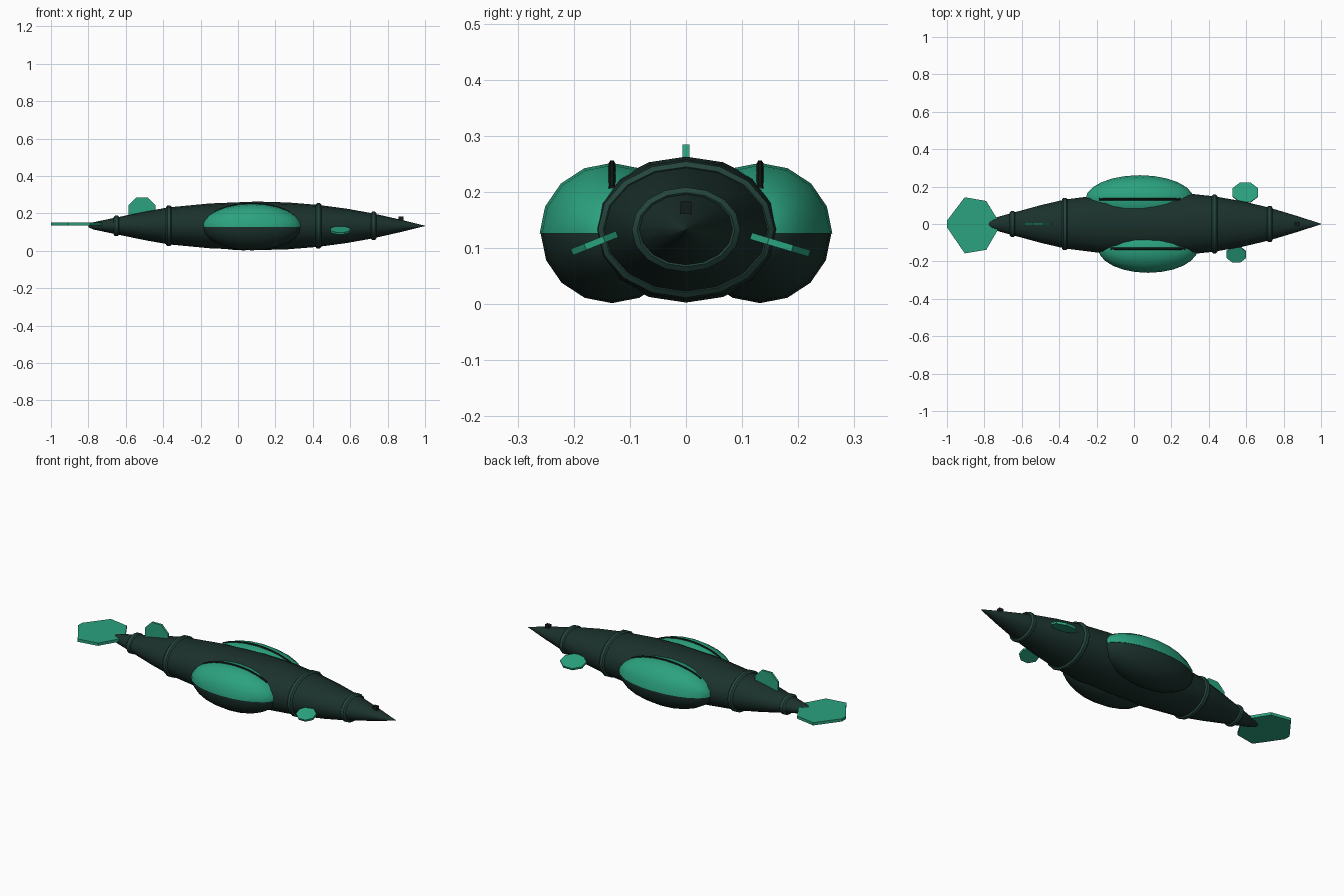
import bpy, bmesh, math
from mathutils import Vector

if "Cube" in bpy.data.objects:
    bpy.data.objects.remove(bpy.data.objects["Cube"])

CZ = 0.133


def mat(name, rgb):
    m = bpy.data.materials.new(name)
    m.diffuse_color = (*rgb, 1)
    m.use_nodes = True
    m.node_tree.nodes["Principled BSDF"].inputs["Base Color"].default_value = m.diffuse_color
    return m


DARK = mat("dark_hull", (0.011, 0.031, 0.025))
RING = mat("ring_green", (0.018, 0.06, 0.046))
GREEN = mat("bright_green", (0.024, 0.36, 0.21))
BLACK = mat("black_trim", (0.006, 0.012, 0.009))


def finish(name, bm, material, smooth=True):
    bmesh.ops.recalc_face_normals(bm, faces=bm.faces)
    me = bpy.data.meshes.new(name)
    bm.to_mesh(me)
    bm.free()
    ob = bpy.data.objects.new(name, me)
    bpy.context.collection.objects.link(ob)
    me.materials.append(material)
    if smooth:
        bpy.ops.object.select_all(action='DESELECT')
        ob.select_set(True)
        bpy.context.view_layer.objects.active = ob
        bpy.ops.object.shade_smooth_by_angle(angle=math.radians(40))
    return ob


def loft(bm, rings, closed=False):
    n = len(rings[0])
    vs = [[bm.verts.new(p) for p in r] for r in rings]
    pairs = list(zip(vs, vs[1:] + vs[:1] if closed else vs[1:]))
    for a, b in pairs:
        for i in range(n):
            j = (i + 1) % n
            bm.faces.new((a[i], a[j], b[j], b[i]))
    if not closed:
        bm.faces.new(vs[0])
        bm.faces.new(vs[-1])


def oval(x, ry, rz, n=16):
    return [(x, ry * math.sin(t), CZ + rz * math.cos(t))
            for t in (2 * math.pi * i / n for i in range(n))]


# Spindle hull
profile = [(-0.80, 0.008), (-0.77, 0.02), (-0.65, 0.045), (-0.5, 0.076),
           (-0.37, 0.099), (-0.15, 0.120), (0.1, 0.130), (0.27, 0.125), (0.43, 0.112),
           (0.58, 0.092), (0.72, 0.067), (0.87, 0.033), (1.0, 0.001)]
bm = bmesh.new()
loft(bm, [oval(x, r * 1.32, r) for x, r in profile])
finish("hull", bm, DARK)

# Raised bands round the hull
for i, (x, r) in enumerate([(-0.65, 0.045), (-0.37, 0.099), (0.43, 0.112), (0.725, 0.066)]):
    bm = bmesh.new()
    loft(bm, [oval(x + 0.016 * math.cos(a), r * 1.32 + 0.011 * math.sin(a),
                   r + 0.011 * math.sin(a))
              for a in (math.pi * k / 3 for k in range(6))], closed=True)
    finish(f"hull_band_{i + 1}", bm, RING)

# Side pods: dark belly, bright shell on top, ridge along the crest
for side, label, cx, a in ((-1, "front", 0.075, 0.262), (1, "back", 0.03, 0.285)):
    y, z = side * 0.132, 0.126

    def ellipsoid(s):
        b = bmesh.new()
        bmesh.ops.create_uvsphere(b, u_segments=16, v_segments=12, radius=1)
        for v in b.verts:
            p = v.co.copy()
            v.co = (cx + a * s * p.z, y + 0.127 * s * p.x, z + 0.124 * s * p.y)
        return b

    finish(f"{label}_pod", ellipsoid(1), DARK)
    bm = ellipsoid(1.015)
    bmesh.ops.bisect_plane(bm, geom=bm.verts[:] + bm.edges[:] + bm.faces[:],
                           plane_co=(0, 0, z), plane_no=(0, 0, 1), clear_inner=True)
    bmesh.ops.holes_fill(bm, edges=[e for e in bm.edges if e.is_boundary])
    finish(f"{label}_pod_shell", bm, GREEN)

    bm = bmesh.new()
    rings = []
    for k in range(13):
        t = math.radians(40 + 100 * k / 12)
        c = Vector((cx + a * math.cos(t), y, z + 0.125 * math.sin(t)))
        rings.append([c + Vector((0, 0.006 * math.cos(q), 0.006 * math.sin(q)))
                      for q in (math.pi * m / 3 for m in range(6))])
    loft(bm, rings)
    finish(f"{label}_pod_ridge", bm, BLACK)


# Flat plates from an outline, spanned by axes u and v
def plate(name, pts, origin, u, v, thick):
    u, v = Vector(u).normalized(), Vector(v).normalized()
    n = u.cross(v) * thick / 2
    bm = bmesh.new()
    loft(bm, [[Vector(origin) + u * p + v * q + n * s for p, q in pts] for s in (-1, 1)])
    finish(name, bm, GREEN, False)


def octagon(rx, ry, turn=22.5):
    return [(rx * math.cos(t), ry * math.sin(t))
            for t in (math.radians(turn + 45 * k) for k in range(8))]


tail = [(-1, 0.018), (-0.905, 0.143), (-0.79, 0.123), (-0.727, 0.02),
        (-0.727, -0.03), (-0.79, -0.138), (-0.905, -0.157), (-1, -0.018)]
plate("tail_fin", tail, (0, 0, 0.142), (1, 0, 0), (0, 1, 0), 0.016)
plate("dorsal_fin", octagon(0.079, 0.08), (-0.513, 0, 0.211), (1, 0, 0), (0, 0, 1), 0.012)
plate("front_side_fin", octagon(0.057, 0.047), (0.547, -0.163, 0.109),
      (1, 0, 0), (0, -1, -0.4), 0.012)
plate("back_side_fin", octagon(0.074, 0.059), (0.595, 0.168, 0.106),
      (1, 0, 0), (0, 1, -0.3), 0.012)

# Small sensor block on the nose
bm = bmesh.new()
bmesh.ops.create_cube(bm, size=1)
for v in bm.verts:
    v.co = (0.872 + v.co.x * 0.026, v.co.y * 0.02, 0.17 + v.co.z * 0.026)
finish("nose_sensor", bm, BLACK, False)
